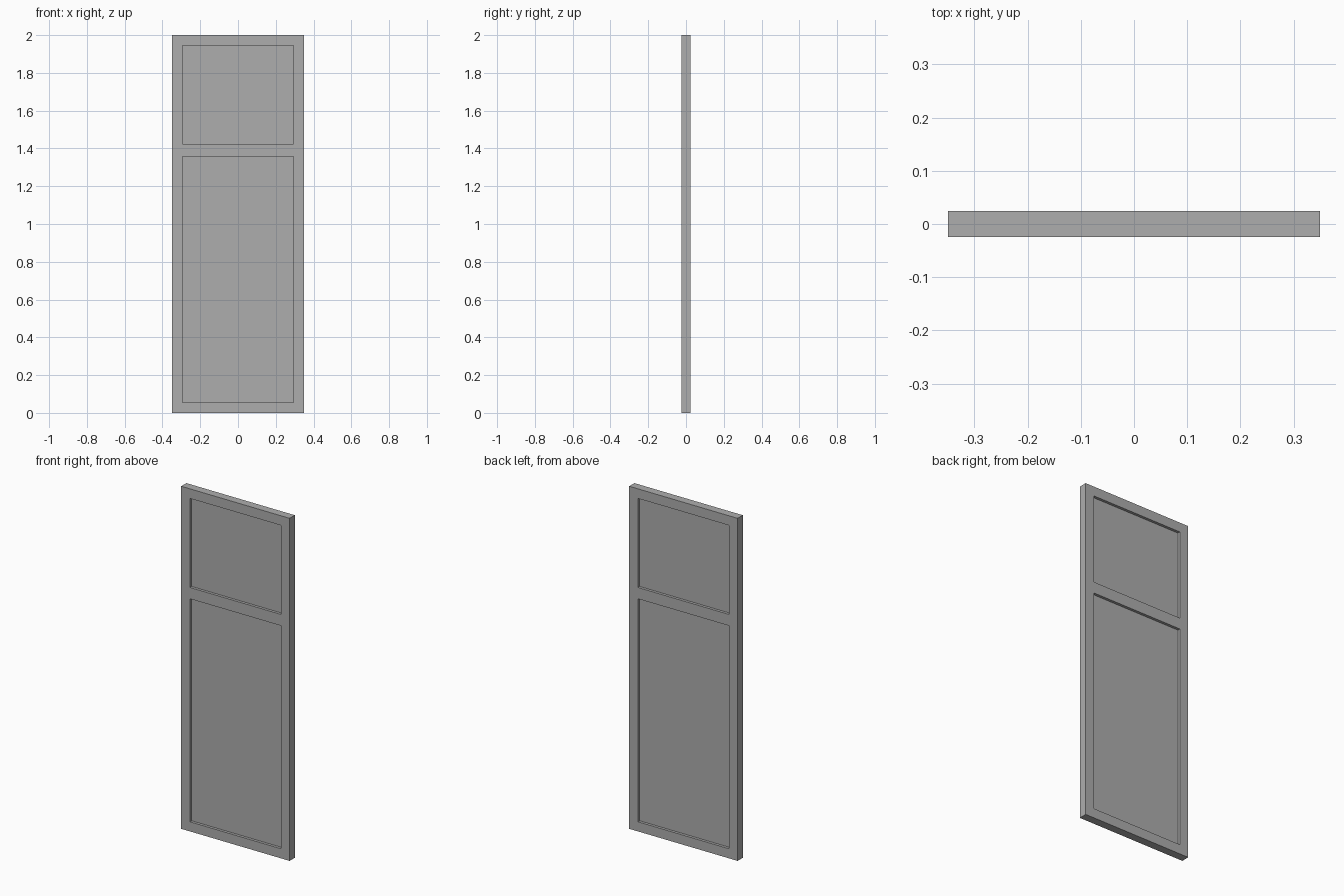
import bpy
import bmesh
from mathutils import Vector

cube = bpy.data.objects.get("Cube")
if cube:
    bpy.data.objects.remove(cube, do_unlink=True)

# Overall dimensions
HALF_WIDTH = 0.35
HALF_THICKNESS = 0.024
BORDER = 0.056
HEIGHT = 2.0
PANEL_RECESS = 0.016
LOWER_TOP, UPPER_BOTTOM = 1.358, 1.424

grey = bpy.data.materials.new("plain grey")
grey.use_nodes = True
colour = (0.42, 0.42, 0.42, 1.0)
grey.diffuse_color = colour
grey.node_tree.nodes["Principled BSDF"].inputs["Base Color"].default_value = colour


def slab(name, xs, zs, half_depth, is_open=lambda col, row: False):
    """Extrude a grid of cells along y, leaving out the open cells."""
    bm = bmesh.new()
    grid = [[bm.verts.new((x, -half_depth, z)) for x in xs] for z in zs]
    for row in range(len(zs) - 1):
        for col in range(len(xs) - 1):
            if not is_open(col, row):
                bm.faces.new((grid[row][col], grid[row][col + 1],
                              grid[row + 1][col + 1], grid[row + 1][col]))
    result = bmesh.ops.extrude_face_region(bm, geom=bm.faces[:], use_keep_orig=True)
    moved = [g for g in result["geom"] if isinstance(g, bmesh.types.BMVert)]
    bmesh.ops.translate(bm, verts=moved, vec=Vector((0, 2 * half_depth, 0)))
    bmesh.ops.recalc_face_normals(bm, faces=bm.faces[:])
    mesh = bpy.data.meshes.new(name)
    bm.to_mesh(mesh)
    bm.free()
    mesh.materials.append(grey)
    obj = bpy.data.objects.new(name, mesh)
    bpy.context.collection.objects.link(obj)
    return obj


inner = HALF_WIDTH - BORDER
columns = (-HALF_WIDTH, -inner, inner, HALF_WIDTH)
rows = (0, BORDER, LOWER_TOP, UPPER_BOTTOM, HEIGHT - BORDER, HEIGHT)

# Door frame: stiles and rails around two openings
slab("door_frame", columns, rows, HALF_THICKNESS,
     lambda col, row: col == 1 and row in (1, 3))

# Flat panels, recessed on both sides
for name, row in (("lower_panel", 1), ("upper_panel", 3)):
    slab(name, columns[1:3], rows[row:row + 2], HALF_THICKNESS - PANEL_RECESS)
